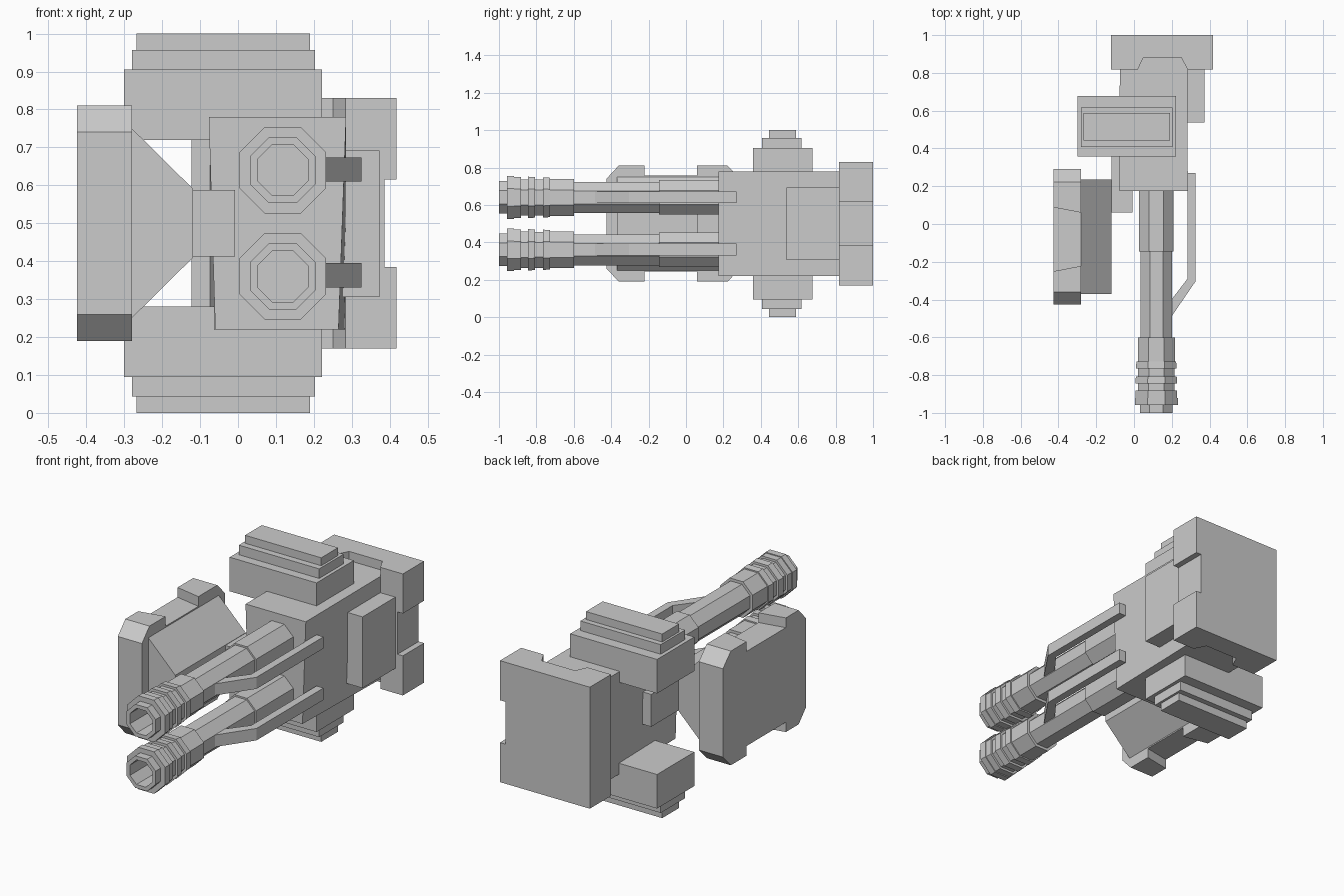
import bpy, bmesh, math

if "Cube" in bpy.data.objects:
    bpy.data.objects.remove(bpy.data.objects["Cube"])


def loft(name, rings):
    """Skin a list of equal-length 3D rings and cap both ends."""
    bm = bmesh.new()
    vs = [[bm.verts.new(p) for p in r] for r in rings]
    n = len(rings[0])
    for a, b in zip(vs, vs[1:]):
        for i in range(n):
            j = (i + 1) % n
            bm.faces.new((a[i], a[j], b[j], b[i]))
    bm.faces.new(vs[0][::-1])
    bm.faces.new(vs[-1])
    bmesh.ops.remove_doubles(bm, verts=bm.verts, dist=1e-5)
    bmesh.ops.recalc_face_normals(bm, faces=bm.faces)
    me = bpy.data.meshes.new(name)
    bm.to_mesh(me)
    bm.free()
    ob = bpy.data.objects.new(name, me)
    bpy.context.collection.objects.link(ob)
    return ob


def rect(x0, x1, y0, y1, z):
    return [(x0, y0, z), (x1, y0, z), (x1, y1, z), (x0, y1, z)]


def box(name, x0, x1, y0, y1, z0, z1):
    return loft(name, [rect(x0, x1, y0, y1, z) for z in (z0, z1)])


# Main housing, its front face slightly pinched toward the bottom
loft("housing", [
    [(x, 0.175, z) for x, z in ((-.077, .78), (.285, .78), (.265, .22), (-.06, .22))],
    [(x, 0.89, z) for x, z in ((-.075, .78), (.282, .78), (.282, .22), (-.075, .22))]])

# Stepped caps above and below
steps = [(-.30, .222, .357, .677, .72, .905),
         (-.28, .203, .407, .617, .905, .957),
         (-.268, .19, .443, .587, .957, 1.0)]
for name, flip in (("top_cap", False), ("bottom_cap", True)):
    rings = []
    for x0, x1, y0, y1, z0, z1 in steps:
        for z in (z0, z1):
            rings.append(rect(x0, x1, y0, y1, 1 - z if flip else z))
    loft(name, rings)


# Rear plate: recess toward the housing, notch in the right edge
def plate_ring(xr, z):
    return [(x, y, z) for x, y in ((-.122, .818), (.02, .818), (.05, .882), (.25, .882),
                                   (.283, .818), (xr, .818), (xr, 1), (-.122, 1))]


loft("rear_plate", [plate_ring(xr, z) for xr, z in (
    (.418, .17), (.418, .385), (.386, .385), (.386, .615), (.418, .615), (.418, .83))])

# Right side panel
box("side_panel", .27, .373, .537, .83, .305, .692)


# Octagonal barrels: outer steps, muzzle, then the bore
def octagon(cx, cz, r, y):
    c = r / math.cos(math.pi / 8)
    return [(cx + c * math.cos((i + .5) * math.pi / 4), y,
             cz + c * math.sin((i + .5) * math.pi / 4)) for i in range(8)]


profile = [(.25, .092), (-.145, .092), (-.145, .083), (-.6, .083), (-.6, .098),
           (-.727, .098), (-.727, .105), (-.765, .108), (-.765, .096), (-.807, .096),
           (-.807, .108), (-.845, .111), (-.845, .097), (-.882, .097), (-.882, .109),
           (-.92, .109), (-.92, .114), (-.957, .114), (-.957, .087), (-1, .087),
           (-1, .067), (-.75, .067)]
rail = [(.283, .27), (.325, .27), (.325, -.305), (.195, -.495), (.195, -.405), (.283, -.29)]
for side, cz, z0, z1 in (("upper", .64, .61, .673), ("lower", .36, .33, .395)):
    loft(side + "_barrel", [octagon(.118, cz, r, y) for y, r in profile])
    # Bent rail beside each barrel
    loft(side + "_rail", [[(x, y, z) for x, y in rail] for z in (z0, z1)])


# Left shield: chamfered slab with a tapered notch at top and bottom
def shield_ring(x, n0, n1):
    top = [(-.425, .74), (-.36, .81), (n0, .81), (n0, .757), (n1, .757), (n1, .81),
           (.222, .81), (.29, .74)]
    bottom = [(y, 1 - z) for y, z in reversed(top)]
    return [(x, y, z) for y, z in top + bottom]


loft("shield", [shield_ring(-.425, -.25, .088), shield_ring(-.28, -.222, .06)])

# Tapered shield mount and the arm into the housing
loft("shield_mount", [
    [(x, y, .5 + s * h) for y, s in ((-.37, -1), (.235, -1), (.235, 1), (-.37, 1))]
    for x, h in ((-.285, .255), (-.118, .09))])
box("shield_arm", -.12, -.008, .06, .47, .412, .588)
